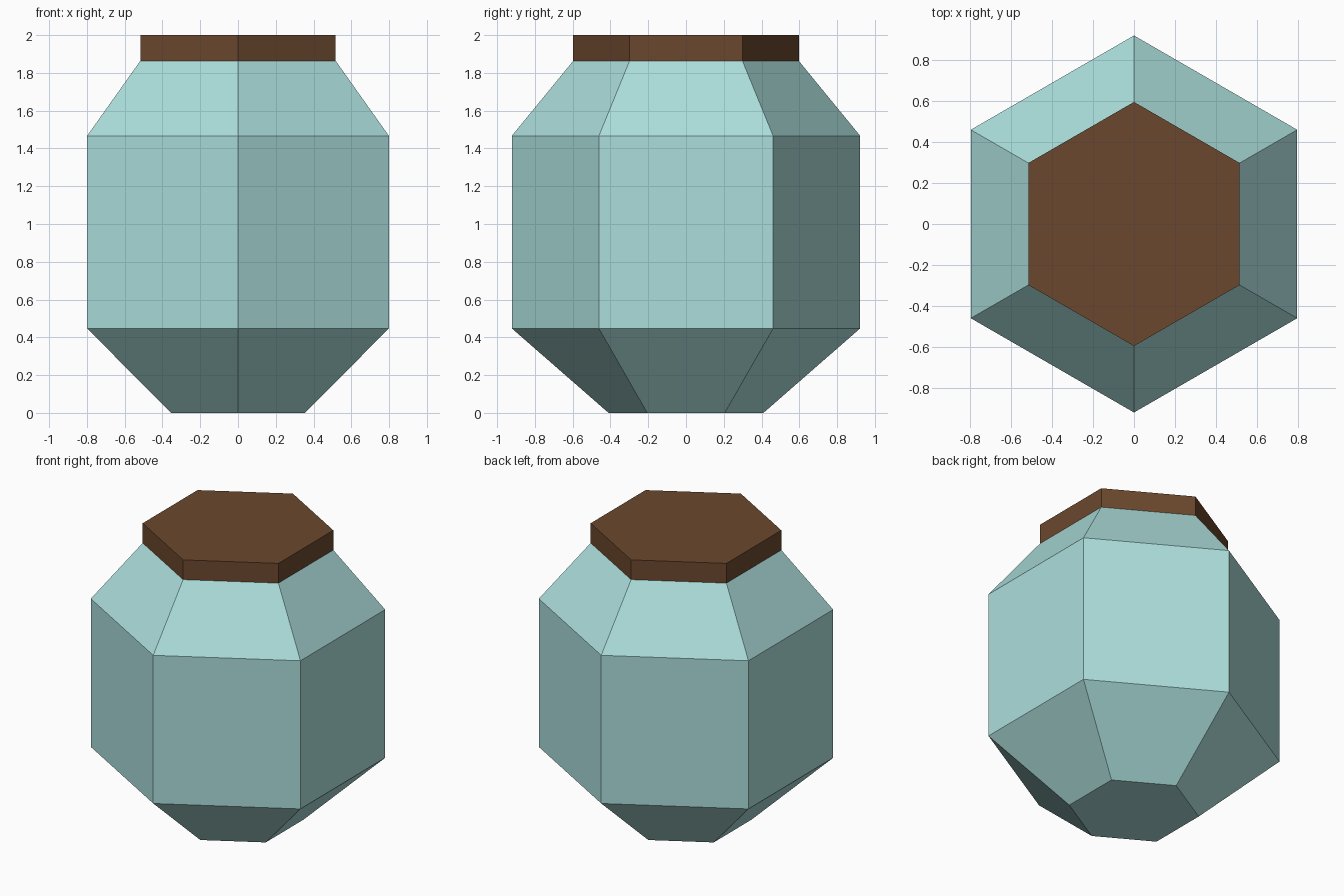
import bpy, bmesh
from math import sin, cos, pi

if "Cube" in bpy.data.objects:
    bpy.data.objects.remove(bpy.data.objects["Cube"])

SIDES = 6


def material(name, color):
    mat = bpy.data.materials.new(name)
    mat.diffuse_color = (*color, 1)
    mat.use_nodes = True
    mat.node_tree.nodes["Principled BSDF"].inputs["Base Color"].default_value = mat.diffuse_color
    return mat


def lathe(name, profile, mat):
    """Closed hexagonal solid from (radius, z) rings, with corners on the y axis."""
    bm = bmesh.new()
    rings = [[bm.verts.new((r * sin(2 * pi * i / SIDES), r * cos(2 * pi * i / SIDES), z))
              for i in range(SIDES)] for r, z in profile]
    for low, high in zip(rings, rings[1:]):
        for i in range(SIDES):
            j = (i + 1) % SIDES
            bm.faces.new((low[i], low[j], high[j], high[i]))
    bm.faces.new(rings[0])
    bm.faces.new(rings[-1])
    bmesh.ops.recalc_face_normals(bm, faces=bm.faces)
    mesh = bpy.data.meshes.new(name)
    bm.to_mesh(mesh)
    bm.free()
    mesh.materials.append(mat)
    obj = bpy.data.objects.new(name, mesh)
    bpy.context.collection.objects.link(obj)
    return obj


glass = material("pale_glass", (0.41, 0.73, 0.71))
cork = material("brown_cork", (0.147, 0.064, 0.027))

# Jar body: tapered base, straight wall, sloping shoulder
lathe("jar_body", [(0.41, 0), (0.922, 0.447), (0.922, 1.467), (0.597, 1.864)], glass)

# Flat lid
lathe("jar_lid", [(0.597, 1.864), (0.597, 2.0)], cork)
